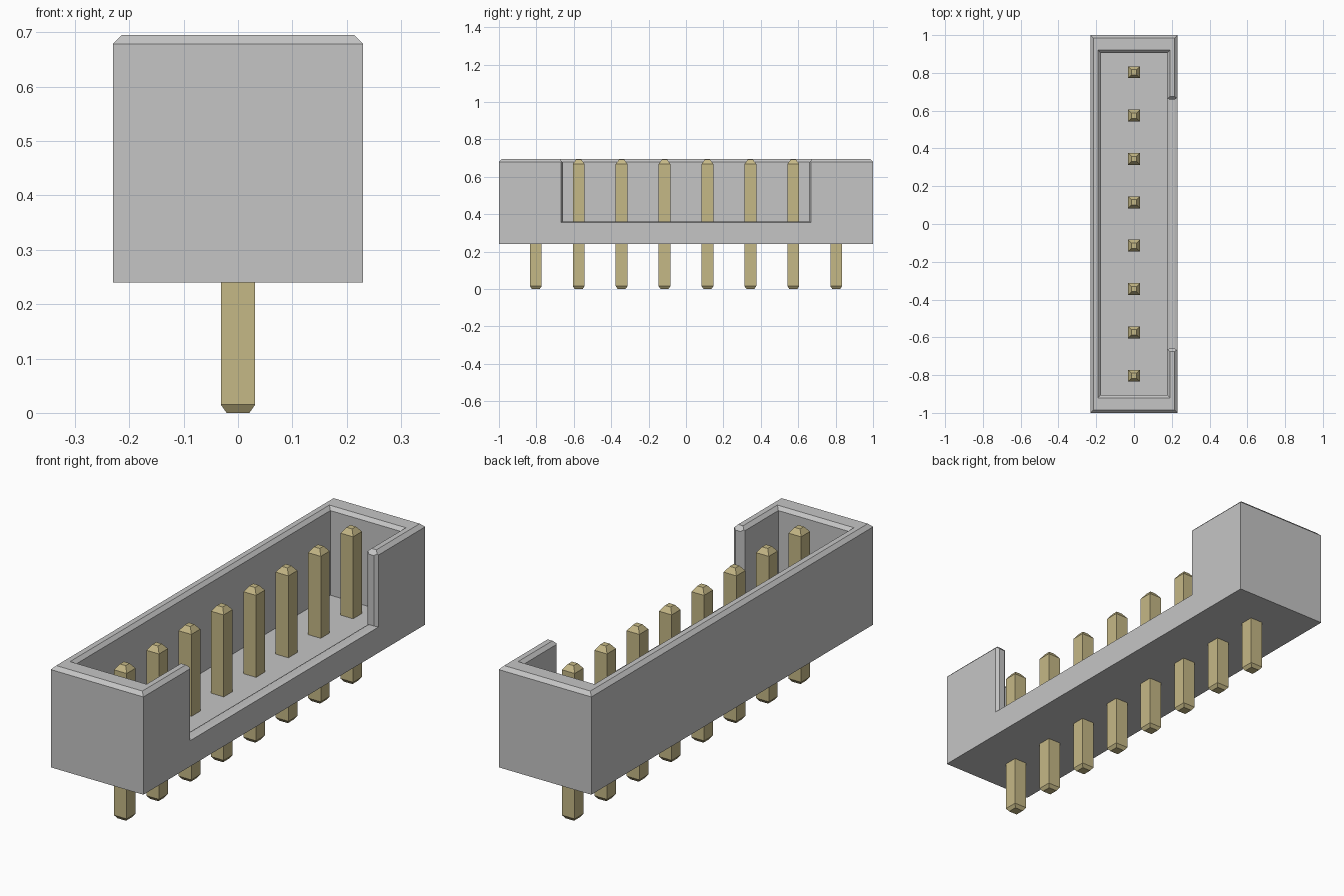
import bpy
from mathutils import Vector

default = bpy.data.objects.get("Cube")
if default:
    bpy.data.objects.remove(default, do_unlink=True)


def material(name, rgb):
    mat = bpy.data.materials.new(name)
    mat.use_nodes = True
    color = (*rgb, 1)
    mat.diffuse_color = color
    mat.node_tree.nodes["Principled BSDF"].inputs["Base Color"].default_value = color
    return mat


grey = material("light grey plastic", (0.56, 0.56, 0.56))
brass = material("pale brass", (0.56, 0.48, 0.24))


def loft(name, rings, mat, axis="z", at=(0, 0, 0)):
    """Solid through rectangles (position, u_min, u_max, v_min, v_max) along an axis."""
    verts = []
    for p, u0, u1, v0, v1 in rings:
        for u, v in ((u0, v0), (u1, v0), (u1, v1), (u0, v1)):
            verts.append((u, v, p) if axis == "z" else (p, u, v))
    last = 4 * (len(rings) - 1)
    faces = [(3, 2, 1, 0), tuple(range(last, last + 4))]
    for r in range(0, last, 4):
        for i in range(4):
            j = (i + 1) % 4
            faces.append((r + i, r + j, r + j + 4, r + i + 4))
    mesh = bpy.data.meshes.new(name)
    mesh.from_pydata([Vector(v) + Vector(at) for v in verts], [], faces)
    mesh.materials.append(mat)
    obj = bpy.data.objects.new(name, mesh)
    bpy.context.collection.objects.link(obj)
    return obj


def centred(p, u, v):
    return (p, -u, u, -v, v)


def cut(target, cutter):
    cutter.hide_render = True
    mod = target.modifiers.new("cut", "BOOLEAN")
    mod.operation = "DIFFERENCE"
    mod.solver = "EXACT"
    mod.object = cutter
    bpy.context.view_layer.objects.active = target
    bpy.ops.object.modifier_apply(modifier=mod.name)
    bpy.data.objects.remove(cutter, do_unlink=True)


# Housing block with a chamfered top rim
housing = loft("housing", [centred(0.24, 0.23, 1), centred(0.679, 0.23, 1),
                           centred(0.695, 0.214, 0.984)], grey)

# Open cavity, flared at the rim
cut(housing, loft("cavity_cutter", [centred(0.3, 0.175, 0.905), centred(0.68, 0.175, 0.905),
                                    centred(0.71, 0.205, 0.935)], grey))

# Side opening with chamfered jambs and sill
cut(housing, loft("opening_cutter", [(x, -w, w, sill, 0.8) for x, w, sill in
                                     ((0.165, 0.675, 0.345), (0.19, 0.658, 0.36),
                                      (0.215, 0.658, 0.36), (0.24, 0.677, 0.353))],
                  grey, axis="x"))

# Chamfer on the upper corners of the opening
cut(housing, loft("opening_rim_cutter", [(z, 0.15, 0.3, -w, w) for z, w in
                                         ((0.6, 0.65), (0.675, 0.657), (0.71, 0.69))], grey))

# Row of square pins with tapered ends
for n in range(8):
    y = (n - 3.5) * 0.2295
    loft(f"pin_{n + 1}", [centred(z, h, h) for z, h in
                          ((0, 0.021), (0.015, 0.0315), (0.668, 0.0315), (0.692, 0.014))],
         brass, at=(0, y, 0))
